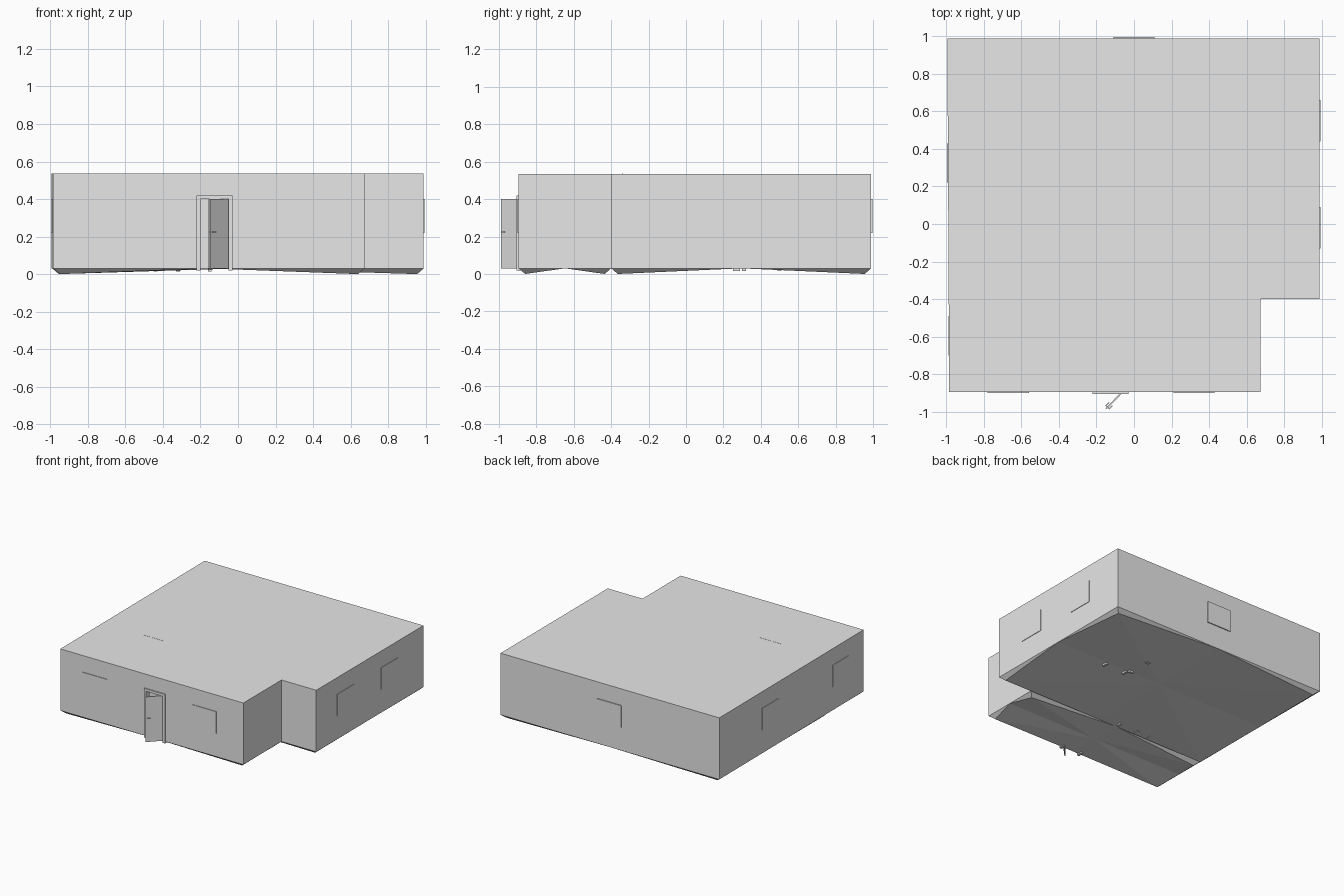
import bpy
import bmesh
import math
from mathutils import Vector

cube = bpy.data.objects.get("Cube")
if cube:
    bpy.data.objects.remove(cube, do_unlink=True)

# The single plaster colour
grey = bpy.data.materials.new("plain_grey")
grey.use_nodes = True
colour = (0.8, 0.8, 0.8, 1)
grey.diffuse_color = colour
grey.node_tree.nodes["Principled BSDF"].inputs["Base Color"].default_value = colour

BASE, TOP, HEAD, SILL = 0.03, 0.535, 0.40, 0.22
FRONT, BACK, STEP, SIDE = -0.895, 0.99, -0.40, 0.99


def make(name, bm):
    mesh = bpy.data.meshes.new(name)
    bm.to_mesh(mesh)
    bm.free()
    mesh.materials.append(grey)
    obj = bpy.data.objects.new(name, mesh)
    bpy.context.collection.objects.link(obj)
    return obj


def box(name, x, y, z):
    """Axis-aligned box from three (low, high) ranges."""
    bm = bmesh.new()
    bmesh.ops.create_cube(bm, size=1)
    for v in bm.verts:
        for axis, (low, high) in enumerate((x, y, z)):
            v.co[axis] = low if v.co[axis] < 0 else high
    return make(name, bm)


def frame(name, along, across, z, bar=0.02, axis=0):
    """Two posts and a lintel around a doorway."""
    (a, b), (low, high) = along, z
    parts = [((a, a + bar), z), ((b - bar, b), z), ((a + bar, b - bar), (high - bar, high))]
    for label, (span, height) in zip(("left_post", "right_post", "lintel"), parts):
        x, y = (span, across) if axis == 0 else (across, span)
        box(f"{name}_{label}", x, y, height)


# Roof and outer walls as one shell, given thickness inwards
outline = [(-0.985, FRONT), (0.675, FRONT), (0.675, STEP), (SIDE, STEP),
           (SIDE, BACK), (-0.995, BACK)]
bm = bmesh.new()
low = [bm.verts.new((x, y, BASE)) for x, y in outline]
high = [bm.verts.new((x, y, TOP)) for x, y in outline]
bm.faces.new(high)
for i in range(len(low)):
    j = (i + 1) % len(low)
    bm.faces.new((low[i], low[j], high[j], high[i]))
shell = make("outer_walls_and_roof", bm)
thick = shell.modifiers.new("thickness", "SOLIDIFY")
thick.thickness = 0.025
thick.offset = -1
thick.use_even_offset = True

# Front doorway
cutter = box("doorway_cutter", (-0.20, -0.05), (FRONT - 0.1, FRONT + 0.1), (0, HEAD))
cutter.hide_render = True
cutter.hide_viewport = True
cut = shell.modifiers.new("doorway", "BOOLEAN")
cut.object = cutter
cut.operation = "DIFFERENCE"
frame("front_door_frame", (-0.22, -0.03), (FRONT - 0.01, FRONT + 0.035), (0.018, 0.42))


def floor(name, x0, x1, y0, y1, inset=0.035):
    """Floor whose underside dips at the four corners."""
    bm = bmesh.new()
    corners = [Vector(p) for p in ((x0, y0, BASE), (x1, y0, BASE), (x1, y1, BASE), (x0, y1, BASE))]
    centre_point = sum(corners, Vector()) / 4
    centre = bm.verts.new(centre_point)
    outer = [bm.verts.new(c) for c in corners]
    mids = [bm.verts.new((corners[i] + corners[(i + 1) % 4]) / 2) for i in range(4)]
    for i, c in enumerate(corners):
        dip = bm.verts.new((c.x + math.copysign(inset, centre_point.x - c.x),
                            c.y + math.copysign(inset, centre_point.y - c.y), 0))
        before, after = mids[i - 1], mids[i]
        for tri in ((before, dip, centre), (dip, after, centre),
                    (before, outer[i], dip), (outer[i], after, dip)):
            bm.faces.new(tuple(reversed(tri)))
    return make(name, bm)


floor("front_floor", -0.985, 0.675, FRONT, STEP)
floor("back_floor", -0.99, SIDE, STEP, BACK)

# Inner partitions and their door frames
inner = (BASE, TOP - 0.02)
box("main_partition", (-0.97, 0.68), (-0.36, -0.34), inner)
box("small_room_front_wall", (0.28, 0.97), (0.26, 0.28), inner)
box("small_room_side_wall", (0.28, 0.30), (0.28, 0.97), inner)
for i, x in enumerate((-0.33, -0.62, -0.85)):
    frame(f"inner_door_frame_{i + 1}", (x, x + 0.19), (-0.37, -0.33), (0.015, 0.42))
frame("small_room_frame_front", (0.31, 0.52), (0.25, 0.29), (0.015, 0.42))
frame("small_room_frame_side", (0.30, 0.51), (0.27, 0.31), (0.015, 0.42), axis=1)
box("roof_trim", (-0.63, -0.42), (-0.342, -0.338), (TOP - 0.003, TOP + 0.001))

# Shallow window panels
z = (SILL, HEAD)
for i, x in enumerate((-0.78, 0.21)):
    box(f"front_window_{i + 1}", (x, x + 0.22), (FRONT - 0.005, FRONT + 0.002), z)
box("back_window", (-0.11, 0.11), (BACK - 0.001, BACK + 0.008), z)
for i, y in enumerate((0.44, -0.13)):
    box(f"left_window_{i + 1}", (SIDE - 0.002, SIDE + 0.004), (y, y + 0.22), z)
for i, (y, x) in enumerate(((0.22, -0.992), (-0.70, -0.986))):
    box(f"right_window_{i + 1}", (x - 0.004, x + 0.004), (y, y + 0.21), z)

# Open front door with a handle on each face, turned about its hinge
hinge = Vector((-0.052, FRONT + 0.01, 0))
swing = math.atan2(-0.10, -0.097)
leaf = box("front_door", (0, 0.14), (-0.004, 0.004), (BASE, HEAD))
handles = [leaf]
for side, s in (("outer", 1), ("inner", -1)):
    stem = sorted((s * 0.004, s * 0.014))
    bar = sorted((s * 0.010, s * 0.015))
    handles.append(box(f"{side}_handle_stem", (0.124, 0.130), stem, (0.222, 0.228)))
    handles.append(box(f"{side}_handle_bar", (0.104, 0.130), bar, (0.222, 0.228)))
for part in handles:
    part.location = hinge
    part.rotation_euler.z = swing
